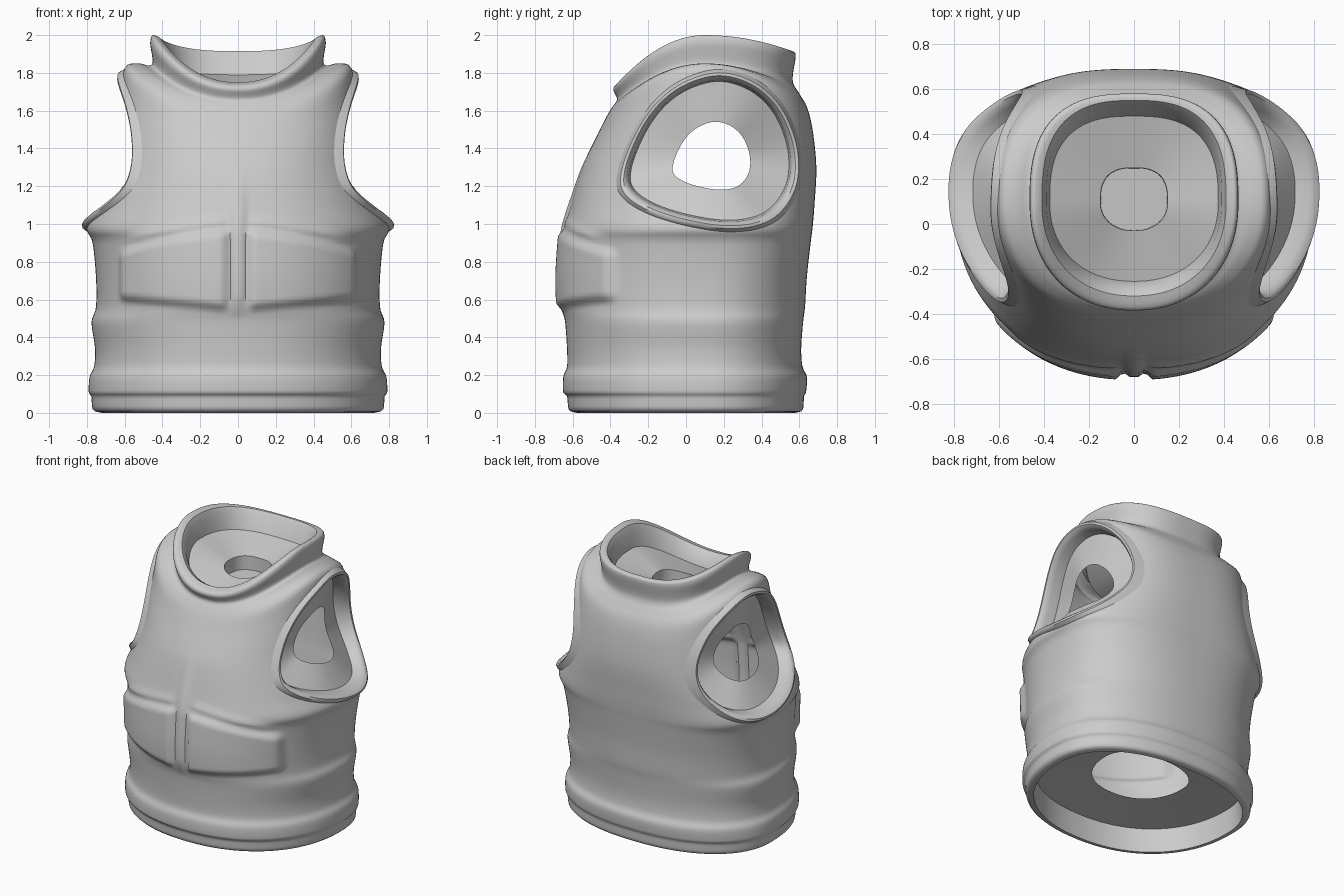
import bpy, math
from mathutils import Vector
from mathutils.bvhtree import BVHTree

if "Cube" in bpy.data.objects:
    bpy.data.objects.remove(bpy.data.objects["Cube"])

YC = 0.1      # centre line of the body in y
COLS = 240


def finish(name, verts, faces, angle=50):
    me = bpy.data.meshes.new(name)
    me.from_pydata([tuple(v) for v in verts], [], faces)
    me.update()
    ob = bpy.data.objects.new(name, me)
    bpy.context.collection.objects.link(ob)
    bpy.ops.object.select_all(action='DESELECT')
    ob.select_set(True)
    bpy.context.view_layer.objects.active = ob
    bpy.ops.object.shade_smooth_by_angle(angle=math.radians(angle))
    return ob


def catmull(a, b, c, d, t):
    return [0.5 * (2*q + (r-p)*t + (2*p-5*q+4*r-s)*t*t + (3*q-p-3*r+s)*t**3)
            for p, q, r, s in zip(a, b, c, d)]


def smoothstep(a, b, x):
    t = max(0, min(1, (x - a) / (b - a)))
    return t * t * (3 - 2 * t)


def ring(r):
    """r = half width, front y, back y, front z, side z, back z"""
    w, yf, yb, zf, zs, zb = r
    out = []
    for i in range(COLS):
        a = 2 * math.pi * i / COLS
        c, s = math.cos(a), math.sin(a)
        n = 2.2 if s < 0 else 2.25 + 0.45 * smoothstep(0.4, 1.2, zs)
        k = (abs(c)**n + abs(s)**n) ** (-1 / n)
        depth = (yb - YC) if s > 0 else (YC - yf)
        z = zs + ((zb if s > 0 else zf) - zs) * min(1, (s * k)**2)
        out.append(Vector((w * c * k, YC + depth * s * k, z)))
    return out


def pocket_push(p):
    """front pockets and button strip raised from the body"""
    if p.y > 0 or not 0.45 < p.z < 1.45:
        return p
    x = abs(p.x)
    top, bot = 0.995 - 0.05 * x - 0.22 * x * x, 0.52 + 0.09 * x
    m = smoothstep(0.045, 0.08, x) * (1 - smoothstep(0.58, 0.64, x))
    m *= smoothstep(bot, bot + 0.06, p.z) * (1 - smoothstep(top - 0.06, top, p.z))
    strip = 0.6 * (1 - smoothstep(0.02, 0.05, x)) * smoothstep(0.5, 0.62, p.z) \
        * (1 - smoothstep(0.95, 1.4, p.z))
    flap = 0.35 * math.exp(-((p.z - top - 0.02) / 0.03)**2) \
        * smoothstep(0.05, 0.1, x) * (1 - smoothstep(0.5, 0.62, x))
    f = 1 + 0.045 * (m + strip + flap)
    return Vector((p.x * f, YC + (p.y - YC) * f, p.z))


def skin(rows, flip=False):
    verts = [v for r in rows for v in r]
    n = len(rows[0])
    faces = []
    for j in range(len(rows) - 1):
        for i in range(n):
            k = (i + 1) % n
            f = (j*n + i, j*n + k, (j+1)*n + k, (j+1)*n + i)
            faces.append(f[::-1] if flip else f)
    return verts, faces


def flat(w, yf, yb, z):
    return (w, yf, yb, z, z, z)


# body outline from hem to collar
body = [flat(.745, -.60, .60, .005), flat(.77, -.622, .62, .02), flat(.777, -.63, .625, .09),
        flat(.79, -.65, .635, .107), flat(.786, -.65, .64, .19), flat(.762, -.63, .617, .245),
        flat(.757, -.63, .61, .34), flat(.775, -.64, .62, .48), flat(.752, -.655, .63, .56),
        flat(.752, -.66, .64, .72), flat(.77, -.65, .66, .9), flat(.80, -.64, .67, .98),
        flat(.75, -.61, .68, 1.1), (.668, -.55, .69, 1.3, 1.35, 1.3),
        (.625, -.465, .67, 1.48, 1.65, 1.5), (.60, -.42, .64, 1.57, 1.825, 1.62),
        (.53, -.39, .60, 1.62, 1.85, 1.69), (.455, -.365, .565, 1.66, 1.845, 1.76),
        (.465, -.385, .58, 1.71, 1.96, 1.88), (.45, -.37, .575, 1.735, 2.0, 1.91),
        (.41, -.32, .55, 1.75, 1.985, 1.915)]
rows = []
for j in range(len(body) - 1):
    q = [body[max(0, min(len(body) - 1, j + d))] for d in (-1, 0, 1, 2)]
    steps = max(2, math.ceil(max(abs(a - b) for a, b in zip(q[1], q[2])) / 0.018))
    rows += [ring(catmull(*q, t / steps)) for t in range(steps)]
rows.append(ring(body[-1]))
rows = [[pocket_push(p) for p in r] for r in rows]
verts, faces = skin(rows)
tree = BVHTree.FromPolygons(verts, faces)

# armhole outline in side view (y, z)
AC = Vector((.13, 1.38))
pts = [(.15, 1.765), (-.05, 1.69), (-.2, 1.53), (-.3, 1.3), (-.28, 1.17), (-.1, 1.07),
       (.2, 1.01), (.42, 1.05), (.54, 1.2), (.55, 1.4), (.47, 1.6), (.33, 1.725)]
N = len(pts)
arm = []
for i in range(N):
    arm += [Vector(catmull(*[pts[(i + d) % N] for d in (-1, 0, 1, 2)], t / 8)) for t in range(8)]


def arm_loop(s):
    return [AC + (p - AC) * s for p in arm]


def surface_x(p):
    hit = tree.ray_cast(Vector((3, p.x, p.y)), Vector((-1, 0, 0)))[0]
    return hit.x if hit else 0.6


def inside(p, poly):
    res = False
    for a, b in zip(poly, poly[1:] + poly[:1]):
        if (a.y > p.z) != (b.y > p.z) and p.y < (b.x-a.x) * (p.z-a.y) / (b.y-a.y) + a.x:
            res = not res
    return res


# remove the armholes from the body and fit the cut edge to the outline
cut = arm_loop(1.1)
is_in = [abs(v.x) > .3 and .8 < v.z < 1.9 and inside(v, cut) for v in verts]
keep = [f for f in faces if not all(is_in[i] for i in f)]
for i in {i for f in keep for i in f if is_in[i]}:
    v = verts[i]
    c = min(cut, key=lambda p: (p.x - v.y)**2 + (p.y - v.z)**2)
    verts[i] = Vector((math.copysign(surface_x(c), v.x), c.x, c.y))
used = sorted({i for f in keep for i in f})
remap = {o: n for n, o in enumerate(used)}
finish("vest_body", [verts[i] for i in used], [tuple(remap[i] for i in f) for f in keep])

# puffed armhole rims with a flat inset lining around a smaller hole
base_x = [surface_x(p) for p in arm_loop(1.07)]
for side, label in ((1, "right"), (-1, "left")):
    arows = []
    for s, dx in ((1.15, -.012), (1.13, .008), (1.09, .026), (1.05, .028),
                  (1.015, .014), (.99, -.015), (.97, -.08)):
        loop = arm_loop(s)
        arows.append([Vector((side * ((surface_x(p) if s > 1.11 else bx) + dx), p.x, p.y))
                      for p, bx in zip(loop, base_x)])
    mid = sum(arows[-1], Vector()) / len(arm)
    mid.z -= .04
    arows.append([mid.lerp(p, .49) for p in arows[-1]])
    v, f = skin(arows, flip=side < 0)
    finish("armhole_rim_" + label, v, f, 40)

# neck lining: short wall, flat inset, shallow closed centre
v, f = skin([ring(r) for r in (body[-1], (.39, -.285, .53, 1.73, 1.94, 1.89),
                               (.375, -.255, .48, 1.65, 1.83, 1.79),
                               (.15, -.03, .25, 1.70, 1.73, 1.73),
                               (.148, -.028, .248, 1.61, 1.63, 1.63))])
f.append(tuple(range(len(v) - COLS, len(v))))
finish("neck_lining", v, f, 40)

# hem lining: inner wall and flat inset around an open centre
v, f = skin([ring(r) for r in (body[0], flat(.72, -.575, .575, .0), flat(.71, -.565, .565, .17),
                               flat(.33, -.23, .31, .19))], flip=True)
finish("hem_lining", v, f, 40)
